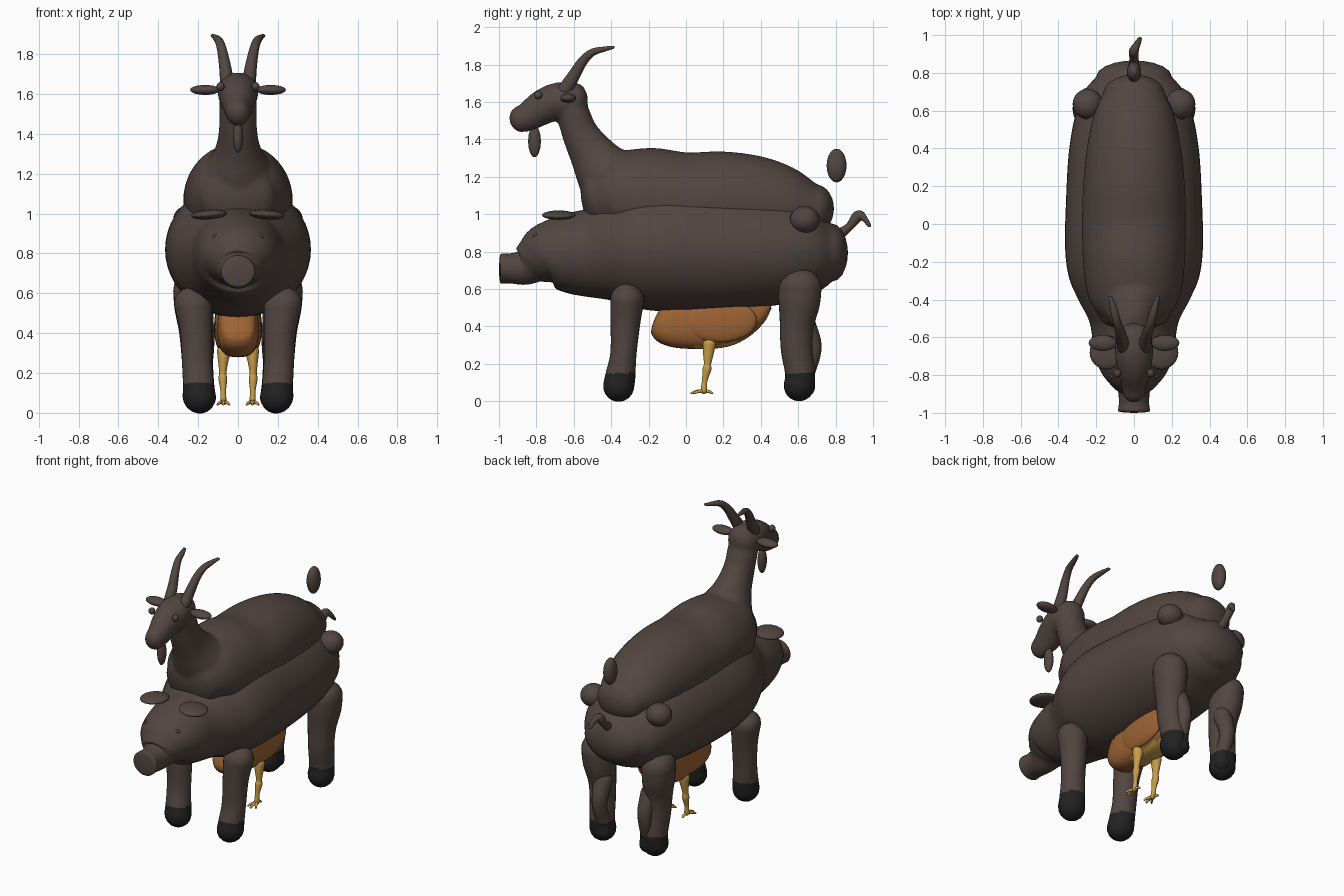
import bpy, bmesh, math
from mathutils import Vector, Matrix

cube = bpy.data.objects.get("Cube")
if cube:
    bpy.data.objects.remove(cube)


def material(name, r, g, b):
    mat = bpy.data.materials.new(name)
    mat.use_nodes = True
    mat.diffuse_color = (r, g, b, 1)
    shader = mat.node_tree.nodes["Principled BSDF"]
    shader.inputs["Base Color"].default_value = (r, g, b, 1)
    shader.inputs["Roughness"].default_value = .8
    return mat


HIDE = material("dark brown hide", .085, .06, .052)
HOOF = material("black hoof", .016, .016, .016)
FEATHER = material("orange feathers", .34, .125, .035)
SHANK = material("yellow shank", .58, .34, .07)


def finish(name, bm, *mats):
    bmesh.ops.recalc_face_normals(bm, faces=bm.faces)
    for face in bm.faces:
        face.smooth = True
    mesh = bpy.data.meshes.new(name)
    bm.to_mesh(mesh)
    bm.free()
    for mat in mats:
        mesh.materials.append(mat)
    obj = bpy.data.objects.new(name, mesh)
    bpy.context.collection.objects.link(obj)
    return obj


def spline(points, steps):
    """Catmull-Rom interpolation of whole stations (position and radii)."""
    pts = [Vector(p) for p in points]
    pts = [pts[0] * 2 - pts[1]] + pts + [pts[-1] * 2 - pts[-2]]
    out = []
    for a, b, c, d in zip(pts, pts[1:], pts[2:], pts[3:]):
        for i in range(steps):
            t = i / steps
            out.append((b * 2 + (c - a) * t + (a * 2 - b * 5 + c * 4 - d) * t ** 2
                        + (b * 3 - a - c * 3 + d) * t ** 3) / 2)
    return out + [pts[-2]]


def loft(bm, stations, sides=32, steps=5, caps=(1, 1), power=1):
    """Skin elliptical rings (x, y, z, radius across, radius in depth), domed at both ends."""
    path = spline(stations, steps)
    spots = [p.to_3d() if len(p) == 3 else Vector(p[:3]) for p in path]
    rings = []
    for i, p in enumerate(path):
        tangent = (spots[min(i + 1, len(spots) - 1)] - spots[max(i - 1, 0)]).normalized()
        rings.append((spots[i], tangent, p[3], p[4]))

    def dome(ring, sign, cap):
        centre, tangent, rx, rn = ring
        angles = [math.radians(a) for a in (20, 40, 60, 75, 87)]
        return [(centre + tangent * sign * cap * min(rx, rn) * math.sin(a), tangent,
                 rx * math.cos(a), rn * math.cos(a)) for a in angles]

    rings = dome(rings[0], -1, caps[0])[::-1] + rings + dome(rings[-1], 1, caps[1])
    loops = []
    for centre, tangent, rx, rn in rings:
        depth = tangent.cross(Vector((1, 0, 0))).normalized()
        loop = []
        for k in range(sides):
            a = math.tau * k / sides
            u, v = (math.copysign(abs(w) ** power, w) for w in (math.cos(a), math.sin(a)))
            loop.append(bm.verts.new(centre + Vector((rx * u, 0, 0)) + depth * rn * v))
        loops.append(loop)
    for low, high in zip(loops, loops[1:]):
        for k in range(sides):
            n = (k + 1) % sides
            bm.faces.new((low[k], low[n], high[n], high[k]))
    bm.faces.new(loops[0])
    bm.faces.new(loops[-1])


def tube(name, mat, stations, **options):
    bm = bmesh.new()
    loft(bm, stations, **options)
    return finish(name, bm, mat)


def ellipsoid(name, mat, centre, radii, tilt=0):
    bm = bmesh.new()
    place = (Matrix.Translation(centre) @ Matrix.Rotation(tilt, 4, "Y")
             @ Matrix.Diagonal((*radii, 1)))
    bmesh.ops.create_uvsphere(bm, u_segments=24, v_segments=14, radius=1, matrix=place)
    return finish(name, bm, mat)


def along_y(rows):
    """Rows of y, bottom, top, half width become loft stations."""
    return [(0, y, (low + top) / 2, half, (top - low) / 2) for y, low, top, half in rows]


def paint_hoof(obj):
    """Everything near the ground is hoof."""
    obj.data.materials.append(HOOF)
    for face in obj.data.polygons:
        face.material_index = int(face.center.z < .15)


# Lower animal: body, head and snout in one skin
tube("pig_body", HIDE, along_y([
    (-.99, .63, .79, .085), (-.94, .63, .79, .08), (-.87, .62, .81, .09),
    (-.82, .62, .87, .14), (-.75, .61, .95, .19), (-.65, .58, 1, .215),
    (-.52, .555, 1.03, .235), (-.4, .53, 1.08, .295), (-.28, .495, 1.13, .345),
    (-.12, .48, 1.16, .365), (.12, .48, 1.15, .36), (.38, .5, 1.12, .345),
    (.58, .53, 1.08, .31), (.7, .58, 1.01, .265), (.78, .64, .95, .2)]),
    sides=48, caps=(.12, .55))
tube("pig_tail", HIDE, [
    (0, .8, .88, .035, .035), (0, .87, .93, .025, .022), (0, .92, .99, .026, .03),
    (.015, .95, .98, .02, .018), (.03, .98, .94, .012, .01)], sides=16)

# Upper animal: trunk, neck and head fused into one skin
bm = bmesh.new()
loft(bm, along_y([
    (-.48, .9, 1.25, .19), (-.38, .85, 1.33, .245), (-.2, .8, 1.355, .27),
    (0, .8, 1.33, .275), (.2, .8, 1.335, .27), (.4, .8, 1.305, .25),
    (.57, .83, 1.24, .215), (.69, .89, 1.16, .165)]), sides=48, caps=(.45, .75))
loft(bm, [
    (0, -.35, 1.13, .2, .2), (0, -.43, 1.22, .17, .165), (0, -.5, 1.32, .115, .125),
    (0, -.565, 1.43, .095, .098), (0, -.605, 1.54, .095, .088), (0, -.63, 1.6, .09, .08)])
loft(bm, [
    (0, -.6, 1.6, .095, .105), (0, -.68, 1.605, .102, .1), (0, -.76, 1.575, .09, .095),
    (0, -.84, 1.525, .07, .08), (0, -.89, 1.505, .06, .07)], caps=(.8, .9))
goat = finish("goat_body", bm, HIDE)
fuse = goat.modifiers.new("fuse", "REMESH")
fuse.mode = "VOXEL"
fuse.voxel_size = .013
fuse.use_smooth_shade = True
relax = goat.modifiers.new("relax", "SMOOTH")
relax.iterations = 6

ellipsoid("goat_beard", HIDE, (0, -.81, 1.39), (.026, .034, .085))
ellipsoid("goat_tail", HIDE, (0, .805, 1.26), (.038, .053, .09))

# Bird hanging below, golden on its underside
bird = tube("bird_body", FEATHER, along_y([
    (-.13, .34, .56, .085), (-.08, .295, .56, .1), (.02, .28, .56, .105),
    (.18, .285, .56, .105), (.28, .325, .56, .1), (.37, .4, .56, .08),
    (.43, .48, .56, .05)]), power=.75, caps=(.35, .4))
bird.data.materials.append(SHANK)
for face in bird.data.polygons:
    face.material_index = int(face.normal.z < -.8 and face.center.y > .06)

# Paired parts
for label, s in (("left", 1), ("right", -1)):
    # Lower animal's head details
    ellipsoid(label + "_pig_ear", HIDE, (s * .145, -.68, .995), (.09, .09, .024), s * .08)
    ellipsoid(label + "_pig_eye", HIDE, (s * .115, -.805, .885), (.014, .014, .014))

    # Upper animal's head details
    ellipsoid(label + "_goat_ear", HIDE, (s * .165, -.63, 1.62), (.075, .042, .025))
    ellipsoid(label + "_goat_eye", HIDE, (s * .088, -.79, 1.637), (.02, .022, .022))
    tube(label + "_horn", HIDE, [
        (s * .055, -.65, 1.66, .035, .04), (s * .065, -.6, 1.74, .03, .033),
        (s * .08, -.55, 1.82, .025, .026), (s * .095, -.5, 1.865, .022, .02),
        (s * .11, -.44, 1.882, .018, .014), (s * .125, -.39, 1.892, .012, .008)], sides=16)
    ellipsoid(label + "_haunch", HIDE, (s * .245, .635, .97), (.08, .08, .072))

    # Legs with dark hooves
    paint_hoof(tube(label + "_front_leg", HIDE, [
        (s * .195, -.36, .08, .083, .083), (s * .198, -.35, .14, .078, .08),
        (s * .205, -.335, .25, .076, .07), (s * .21, -.325, .4, .08, .078),
        (s * .225, -.315, .54, .095, .09)], steps=8))
    paint_hoof(tube(label + "_hind_leg", HIDE, [
        (s * .195, .605, .082, .082, .082), (s * .197, .61, .15, .077, .08),
        (s * .205, .592, .28, .078, .085), (s * .21, .592, .4, .085, .09),
        (s * .22, .605, .52, .098, .11), (s * .225, .61, .61, .1, .115)], steps=8))
    paint_hoof(tube(label + "_inner_hind_leg", HIDE, [
        (s * .165, .64, .075, .055, .05), (s * .165, .645, .15, .045, .045),
        (s * .17, .675, .25, .045, .045), (s * .17, .672, .32, .05, .05),
        (s * .175, .63, .42, .06, .06)], sides=20, steps=8))

    # Bird wing, shank and toes
    ellipsoid(label + "_wing", FEATHER, (s * .088, .18, .43), (.032, .2, .115))
    tube(label + "_shank", SHANK, [
        (s * .07, .125, .31, .036, .036), (s * .074, .12, .26, .026, .03),
        (s * .076, .115, .2, .018, .02), (s * .076, .112, .17, .022, .024),
        (s * .074, .1, .11, .014, .015), (s * .073, .095, .055, .016, .018)], sides=14)
    for toe, dx, dy in (("inner", -.028, -.05), ("middle", 0, -.065),
                        ("outer", .028, -.05), ("back", 0, .045)):
        x = s * .073
        tube(f"{label}_{toe}_toe", SHANK, [
            (x, .095, .055, .011, .011), (x + s * dx * .6, .095 + dy * .6, .052, .009, .009),
            (x + s * dx, .095 + dy, .043, .006, .006)], sides=10, steps=3)
